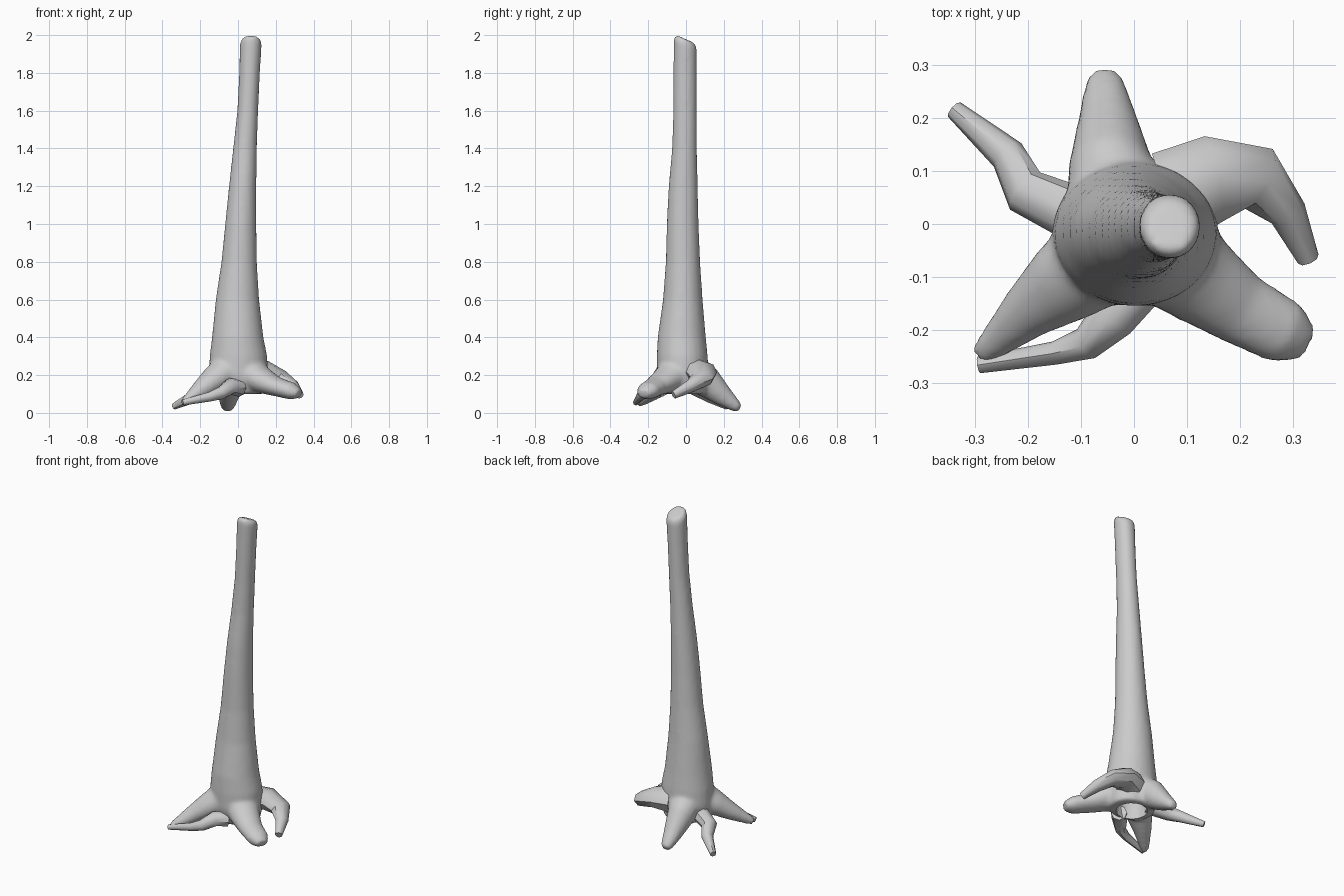
import bpy, bmesh, math
from mathutils import Vector

old = bpy.data.objects.get("Cube")
if old:
    bpy.data.objects.remove(old, do_unlink=True)

bark = bpy.data.materials.new("grey bark")
bark.use_nodes = True
GREY = (0.6, 0.6, 0.6, 1)
bark.diffuse_color = GREY
bark.node_tree.nodes["Principled BSDF"].inputs["Base Color"].default_value = GREY


def loft(bm, rings, sides):
    """Skin a closed tube through rings of (centre, side vector, up vector)."""
    loops = []
    for c, u, v in rings:
        angles = [2 * math.pi * i / sides for i in range(sides)]
        loops.append([bm.verts.new(c + u * math.cos(a) + v * math.sin(a)) for a in angles])
    for a, b in zip(loops, loops[1:]):
        for i in range(sides):
            j = (i + 1) % sides
            bm.faces.new((a[i], a[j], b[j], b[i]))
    bm.faces.new(loops[0][::-1])
    bm.faces.new(loops[-1])


def root_rings(path):
    """Turn (x, y, z, half width, half height) points into rings across the path."""
    pts = [Vector(p[:3]) for p in path]
    rings = []
    for i, p in enumerate(path):
        t = (pts[min(i + 1, len(pts) - 1)] - pts[max(i - 1, 0)]).normalized()
        side = t.cross(Vector((0, 0, 1))).normalized()
        rings.append((pts[i], side * p[3], side.cross(t) * p[4]))
    return rings


def make(name, bm):
    bmesh.ops.recalc_face_normals(bm, faces=bm.faces)
    mesh = bpy.data.meshes.new(name)
    bm.to_mesh(mesh)
    bm.free()
    mesh.materials.append(bark)
    ob = bpy.data.objects.new(name, mesh)
    bpy.context.collection.objects.link(ob)
    return ob


def select(ob):
    bpy.ops.object.select_all(action='DESELECT')
    ob.select_set(True)
    bpy.context.view_layer.objects.active = ob


# Trunk outline: height, x from, x to, y from, y to
trunk = [
    (0.10, -0.13, 0.14, -0.13, 0.10),
    (0.20, -0.155, 0.16, -0.155, 0.12),
    (0.30, -0.15, 0.155, -0.155, 0.115),
    (0.40, -0.138, 0.135, -0.15, 0.105),
    (0.60, -0.118, 0.112, -0.122, 0.088),
    (0.80, -0.088, 0.10, -0.107, 0.075),
    (1.00, -0.068, 0.097, -0.102, 0.067),
    (1.20, -0.048, 0.097, -0.092, 0.062),
    (1.40, -0.026, 0.10, -0.074, 0.058),
    (1.60, -0.004, 0.107, -0.068, 0.057),
    (1.80, 0.006, 0.116, -0.067, 0.057),
    (1.955, 0.01, 0.126, -0.066, 0.057),
    (1.98, 0.02, 0.118, -0.055, 0.045),
]
rings = []
for z, x0, x1, y0, y1 in trunk:
    tilt = -0.022 if z > 1.9 else 0
    rings.append((Vector(((x0 + x1) / 2, (y0 + y1) / 2, z)),
                  Vector(((x1 - x0) / 2, 0, 0)), Vector((0, (y1 - y0) / 2, tilt))))
bm = bmesh.new()
loft(bm, rings, 24)

# Thick roots that flow out of the trunk: back, front right, front left
thick_roots = [
    [(-0.02, 0.0, 0.24, 0.11, 0.09), (-0.045, 0.11, 0.165, 0.08, 0.085),
     (-0.05, 0.2, 0.085, 0.055, 0.055), (-0.055, 0.265, 0.035, 0.038, 0.032),
     (-0.055, 0.285, 0.022, 0.025, 0.02)],
    [(-0.03, -0.04, 0.24, 0.1, 0.1), (-0.13, -0.11, 0.175, 0.08, 0.07),
     (-0.2, -0.165, 0.12, 0.054, 0.05), (-0.27, -0.23, 0.065, 0.03, 0.028),
     (-0.29, -0.25, 0.05, 0.022, 0.022)],
    [(0.03, -0.03, 0.23, 0.11, 0.1), (0.13, -0.11, 0.17, 0.085, 0.07),
     (0.2, -0.16, 0.14, 0.07, 0.052), (0.285, -0.205, 0.115, 0.062, 0.046),
     (0.325, -0.225, 0.1, 0.036, 0.026)],
]
for path in thick_roots:
    loft(bm, root_rings(path), 16)
body = make("trunk_with_thick_roots", bm)

# Fuse and soften the joints, then hollow the underside
remesh = body.modifiers.new("fuse", 'REMESH')
remesh.mode = 'VOXEL'
remesh.voxel_size = 0.012
soften = body.modifiers.new("soften", 'SMOOTH')
soften.factor = 0.5
soften.iterations = 6
bm = bmesh.new()
across = [Vector((1, 0, 0)), Vector((0, 1, 0))]
loft(bm, [(Vector((0, -0.02, z)), across[0] * r, across[1] * r)
          for z, r in ((0, 0.09), (0.2, 0.09), (0.5, 0.05))], 16)
cutter = make("hollow_cutter", bm)
cutter.hide_render = True
hollow = body.modifiers.new("hollow", 'BOOLEAN')
hollow.operation = 'DIFFERENCE'
hollow.object = cutter
select(body)
for name in ("fuse", "soften", "hollow"):
    bpy.ops.object.modifier_apply(modifier=name)
bpy.data.objects.remove(cutter, do_unlink=True)
body.data.materials.clear()
body.data.materials.append(bark)
bpy.ops.object.shade_smooth_by_angle(angle=math.radians(50))

# Thin faceted roots that stand apart from the trunk
thin_roots = {
    "front_thin_root": [
        (0.01, -0.12, 0.13, 0.045, 0.045), (-0.04, -0.175, 0.14, 0.045, 0.045),
        (-0.09, -0.225, 0.105, 0.032, 0.034), (-0.15, -0.243, 0.085, 0.022, 0.025),
        (-0.292, -0.265, 0.055, 0.016, 0.016)],
    "back_right_thin_root": [
        (-0.09, 0.01, 0.16, 0.055, 0.05), (-0.205, 0.062, 0.125, 0.045, 0.042),
        (-0.238, 0.13, 0.085, 0.034, 0.034), (-0.338, 0.215, 0.035, 0.018, 0.018)],
    "left_hooked_root": [
        (0.07, 0.05, 0.21, 0.09, 0.08), (0.15, 0.085, 0.215, 0.082, 0.06),
        (0.235, 0.085, 0.18, 0.062, 0.045), (0.29, 0.02, 0.14, 0.036, 0.035),
        (0.328, -0.066, 0.095, 0.021, 0.021)],
}
for name, path in thin_roots.items():
    bm = bmesh.new()
    loft(bm, root_rings(path), 8)
    select(make(name, bm))
    bpy.ops.object.shade_smooth_by_angle(angle=math.radians(45))
